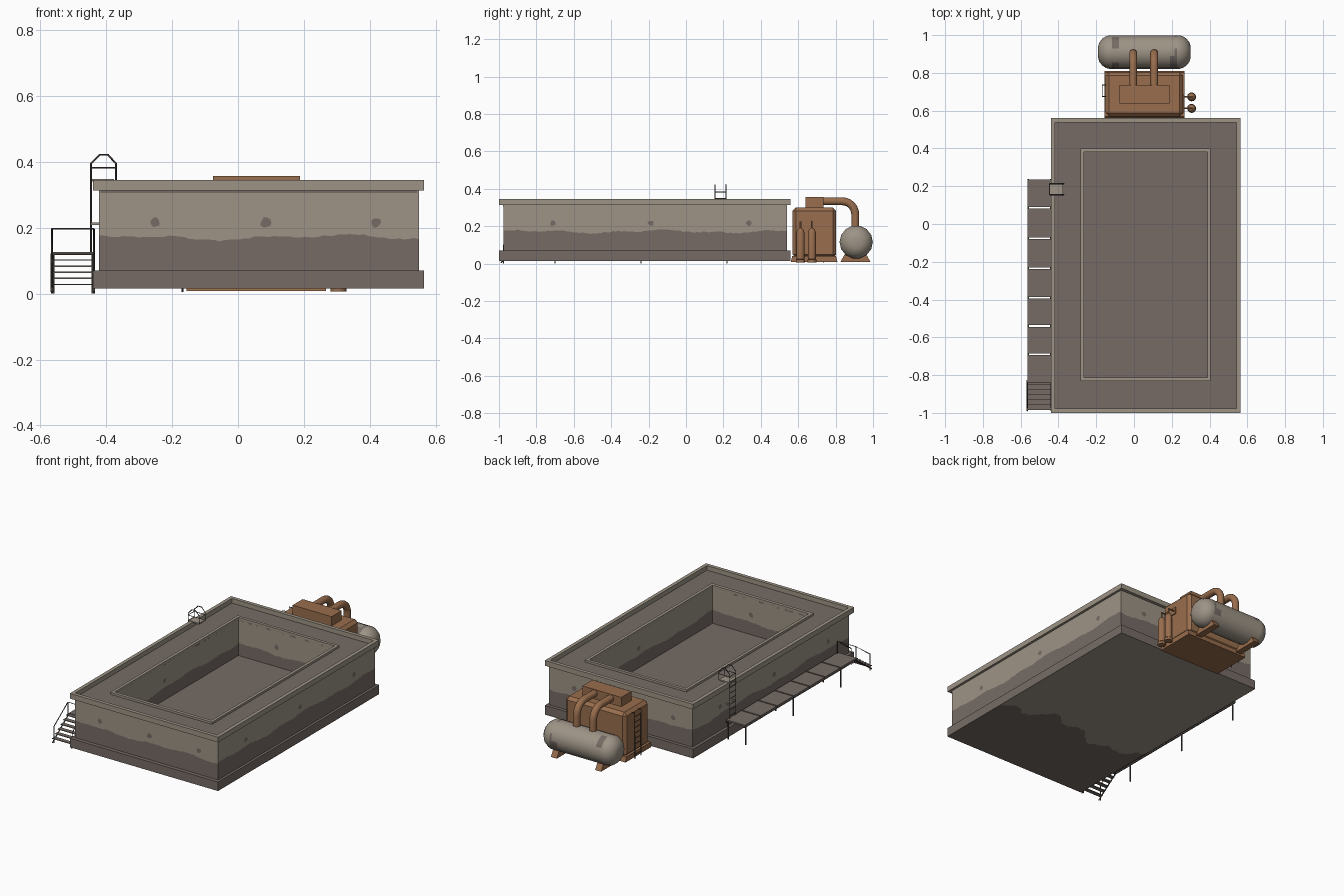
import bpy, bmesh, math, random
from mathutils import Vector

if "Cube" in bpy.data.objects:
    bpy.data.objects.remove(bpy.data.objects["Cube"])
random.seed(4)

def mat(name, c):
    m = bpy.data.materials.new(name)
    m.diffuse_color = (*c, 1)
    m.use_nodes = True
    m.node_tree.nodes["Principled BSDF"].inputs["Base Color"].default_value = m.diffuse_color
    return m
LIGHT = mat("pale concrete", (0.34, 0.295, 0.24))
DARK = mat("damp concrete", (0.181, 0.148, 0.130))
RUST = mat("rusty brown", (0.32, 0.155, 0.075))
METAL = mat("dark metal", (0.075, 0.066, 0.057))

def finish(name, bm, *mats):
    me = bpy.data.meshes.new(name)
    bm.to_mesh(me)
    bm.free()
    ob = bpy.data.objects.new(name, me)
    bpy.context.collection.objects.link(ob)
    for m in mats:
        me.materials.append(m)
    return ob

def smooth(ob, deg=40):
    bpy.ops.object.select_all(action='DESELECT')
    ob.select_set(True)
    bpy.context.view_layer.objects.active = ob
    bpy.ops.object.shade_smooth_by_angle(angle=math.radians(deg))

def box(name, x0, x1, y0, y1, z0, z1, m, top=0.0):
    """Box; top insets the upper face in y."""
    bm = bmesh.new()
    bmesh.ops.create_cube(bm, size=1)
    for v in bm.verts:
        s = top if v.co.z > 0 else 0
        v.co = (x1 if v.co.x > 0 else x0,
                y1 - s if v.co.y > 0 else y0 + s,
                z1 if v.co.z > 0 else z0)
    return finish(name, bm, m)

def rect(x0, x1, y0, y1):
    return [(x0, y0), (x1, y0), (x1, y1), (x0, y1)]

def frame(name, outer, inner, z0, z1, m):
    """Closed rectangular ring."""
    bm = bmesh.new()
    rings = [[bm.verts.new((*p, z)) for p in r]
             for r, z in ((outer, z0), (outer, z1), (inner, z1), (inner, z0))]
    for k in range(4):
        a, b = rings[k], rings[(k + 1) % 4]
        for i in range(4):
            j = (i + 1) % 4
            bm.faces.new((a[i], a[j], b[j], b[i]))
    return finish(name, bm, m)

def tube(name, pts, r, m, res=0):
    cu = bpy.data.curves.new(name, 'CURVE')
    cu.dimensions = '3D'
    cu.bevel_depth, cu.bevel_resolution, cu.use_fill_caps = r, res, True
    sp = cu.splines.new('POLY')
    sp.points.add(len(pts) - 1)
    for p, q in zip(sp.points, pts):
        p.co = (*q, 1)
    cu.materials.append(m)
    ob = bpy.data.objects.new(name, cu)
    bpy.context.collection.objects.link(ob)
    bpy.ops.object.select_all(action='DESELECT')
    ob.select_set(True)
    bpy.context.view_layer.objects.active = ob
    bpy.ops.object.convert(target='MESH')
    ob = bpy.context.object
    if res:
        smooth(ob)
    return ob

def lathe(name, prof, centre, axis, seg, mats, rule=None):
    """Revolve (distance along axis, radius) points about x or z."""
    bm = bmesh.new()
    rings = []
    for d, r in prof:
        ring = []
        for i in range(seg):
            a = 2 * math.pi * i / seg
            c, s = r * math.cos(a), r * math.sin(a)
            off = Vector((d, c, s)) if axis == 'x' else Vector((c, s, d))
            ring.append(bm.verts.new(Vector(centre) + off))
        rings.append(ring)
    for a, b in zip(rings, rings[1:]):
        for i in range(seg):
            j = (i + 1) % seg
            bm.faces.new((a[i], a[j], b[j], b[i]))
    bm.faces.new(rings[0][::-1])
    bm.faces.new(rings[-1])
    bmesh.ops.recalc_face_normals(bm, faces=bm.faces)
    if rule:
        for f in bm.faces:
            f.material_index = int(rule(f.calc_center_median()))
    ob = finish(name, bm, *mats)
    smooth(ob)
    return ob

def stained_walls(name, loop, z0, z1, spots):
    """Wall strips with a ragged damp line and small blotches."""
    bm = bmesh.new()
    for k in range(4):
        a, b = Vector(loop[k]), Vector(loop[(k + 1) % 4])
        n = int((b - a).length / 0.015)
        d = (b - a).normalized()
        out = Vector((d.y, -d.x)) * 0.0015
        ph = random.uniform(0, 6)
        cols = []
        for i in range(n + 1):
            p = a.lerp(b, i / n)
            u = (b - a).length * i / n
            h = 0.171 + 0.006 * math.sin(9 * u + ph) + 0.004 * math.sin(23 * u + 2 * ph)
            h += random.uniform(-0.003, 0.003)
            cols.append([bm.verts.new((p.x, p.y, z)) for z in (z0, h, z1)])
        for p, q in zip(cols, cols[1:]):
            bm.faces.new((p[0], q[0], q[1], p[1])).material_index = 1
            bm.faces.new((p[1], q[1], q[2], p[2]))
        for t in spots:
            c = a.lerp(b, t) + out
            vs = []
            for i in range(10):
                ang = 2 * math.pi * i / 10
                r = random.uniform(0.8, 1.15)
                q = c + d * 0.016 * r * math.cos(ang)
                vs.append(bm.verts.new((q.x, q.y, 0.216 + 0.015 * r * math.sin(ang))))
            bm.faces.new(vs).material_index = 1
    return finish(name, bm, LIGHT, DARK)

# basin
edge = rect(-0.44, 0.565, -1.0, 0.56)
inside = rect(-0.418, 0.543, -0.978, 0.538)
pool = rect(-0.265, 0.388, -0.812, 0.382)
box("plinth", -0.44, 0.565, -1, 0.56, 0.015, 0.07, DARK)
stained_walls("outer_walls", rect(-0.422, 0.55, -0.977, 0.54), 0.07, 0.316, (0.175, 0.52, 0.865))
stained_walls("pool_walls", pool[::-1], 0.095, 0.316, (0.4,))
frame("parapet", edge, inside, 0.313, 0.345, LIGHT)
frame("deck", inside, pool, 0.305, 0.317, DARK)
frame("pool_coping", rect(-0.283, 0.406, -0.832, 0.4), pool, 0.315, 0.33, LIGHT)
box("pool_floor", -0.265, 0.388, -0.812, 0.382, 0.075, 0.096, DARK)

# dry part of the underside, with a ragged edge
bm = bmesh.new()
cols = []
for i in range(41):
    x = -0.44 + 1.005 * i / 40
    y = -0.47 + 0.05 * math.sin(9 * x) + 0.03 * math.sin(27 * x + 1) + random.uniform(-.015, .015)
    cols.append((bm.verts.new((x, y, 0.0135)), bm.verts.new((x, 0.56, 0.0135))))
for p, q in zip(cols, cols[1:]):
    bm.faces.new((p[0], p[1], q[1], q[0]))
finish("dry_underside", bm, LIGHT)

# pump house
box("pump_skirt", -0.157, 0.267, 0.56, 0.81, 0.008, 0.04, RUST, 0.008)
body = box("pump_house", -0.15, 0.26, 0.57, 0.803, 0.03, 0.3, RUST)
bv = body.modifiers.new("chamfer", 'BEVEL')
bv.width, bv.segments = 0.018, 1
box("pump_cap", -0.076, 0.188, 0.638, 0.735, 0.295, 0.357, RUST)
arc = [(0.835 + 0.07 * math.sin(a), 0.263 + 0.07 * math.cos(a))
       for a in [math.pi / 12 * i for i in range(7)]]
for x in (-0.004, 0.107):
    tube("tank_pipe", [(x, 0.72, 0.333)] + [(x, y, z) for y, z in arc] + [(x, 0.905, 0.18)], 0.021, RUST, 4)

# side bottles with feed pipes and panel
for y in (0.612, 0.673):
    lathe("bottle", [(0.02, 0.01), (0.025, 0.022), (0.165, 0.022), (0.183, 0.015), (0.19, 0.005)],
          (0.305, y, 0), 'z', 12, [RUST])
    lathe("bottle_foot", [(0.006, 0.024), (0.022, 0.024)], (0.305, y, 0), 'z', 12, [RUST])
    tube("bottle_pipe", [(0.305, y, 0.185), (0.305, y, 0.222), (0.255, y, 0.222)], 0.005, RUST, 1)
box("side_panel", 0.258, 0.266, 0.59, 0.685, 0.2, 0.243, RUST)

# storage tank
prof = [(-0.19, 0.03), (-0.183, 0.052), (-0.168, 0.071), (-0.15, 0.083)]
prof += [(-0.13 + 0.37 * i / 30, 0.089) for i in range(31)]
prof += [(0.11 - d, r) for d, r in prof[3::-1]]
def stain(c):
    e = abs(c.x - 0.055)
    ang = math.atan2(c.z - 0.115, c.y - 0.91)
    return 0.145 + 0.02 * math.sin(5 * ang) < e < 0.168 and math.sin(3 * ang + 9 * c.x) > 0.0
lathe("storage_tank", prof, (0, 0.91, 0.115), 'x', 14, [LIGHT, DARK], stain)
for x in (-0.1, 0.2):
    box("tank_saddle", x - 0.015, x + 0.025, 0.825, 0.987, 0.008, 0.06, RUST, 0.03)

# ladder on the pump house
for y in (0.675, 0.735):
    tube("pump_ladder_rail", [(-0.168, y, 0.005), (-0.168, y, 0.285), (-0.148, y, 0.285)], 0.003, METAL)
for i in range(8):
    z = 0.03 + 0.033 * i
    tube("pump_ladder_rung", [(-0.168, 0.675, z), (-0.168, 0.735, z)], 0.0025, METAL)

# walkway
ys = [0.24, 0.085, -0.075, -0.235, -0.39, -0.54, -0.69, -0.835]
for a, b in zip(ys[1:], ys):
    box("walk_panel", -0.565, -0.437, a + 0.004, b - 0.004, 0.117, 0.126, DARK)
for x in (-0.56, -0.442):
    box("walk_beam", x - 0.003, x + 0.003, -0.83, 0.238, 0.108, 0.118, METAL)
    for y in (0.22, -0.24, -0.7):
        box("walk_leg", x - 0.003, x + 0.003, y - 0.003, y + 0.003, 0, 0.118, METAL)

# stairs and handrails
for i in range(6):
    y = -0.985 + 0.0265 * i
    z = 0.03 + 0.0185 * i
    box("stair_tread", -0.57, -0.437, y, y + 0.026, z - 0.004, z, DARK)
for x in (-0.565, -0.438):
    tube("stair_stringer", [(x, -0.99, 0.005), (x, -0.835, 0.118)], 0.004, METAL)
    tube("stair_rail", [(x, -0.975, 0.0), (x, -0.975, 0.1), (x, -0.84, 0.197), (x, -0.84, 0.118)], 0.003, METAL)
tube("stair_crossbar", [(-0.565, -0.84, 0.197), (-0.438, -0.84, 0.197)], 0.002, METAL)

# deck ladder with hooped top
for y in (0.155, 0.213):
    tube("deck_ladder_rail", [(-0.446, y, 0.12), (-0.446, y, 0.395), (-0.42, y, 0.422), (-0.395, y, 0.422),
                              (-0.371, y, 0.395), (-0.371, y, 0.345)], 0.003, METAL)
    tube("deck_ladder_bar", [(-0.446, y, 0.382), (-0.371, y, 0.382)], 0.002, METAL)
    box("deck_ladder_bracket", -0.446, -0.42, y - 0.004, y + 0.004, 0.208, 0.216, LIGHT)
for i in range(8):
    z = 0.145 + 0.034 * i
    tube("deck_ladder_rung", [(-0.446, 0.155, z), (-0.446, 0.213, z)], 0.0025, METAL)
box("deck_ladder_plate", -0.45, -0.376, 0.16, 0.215, 0.34, 0.348, LIGHT)
